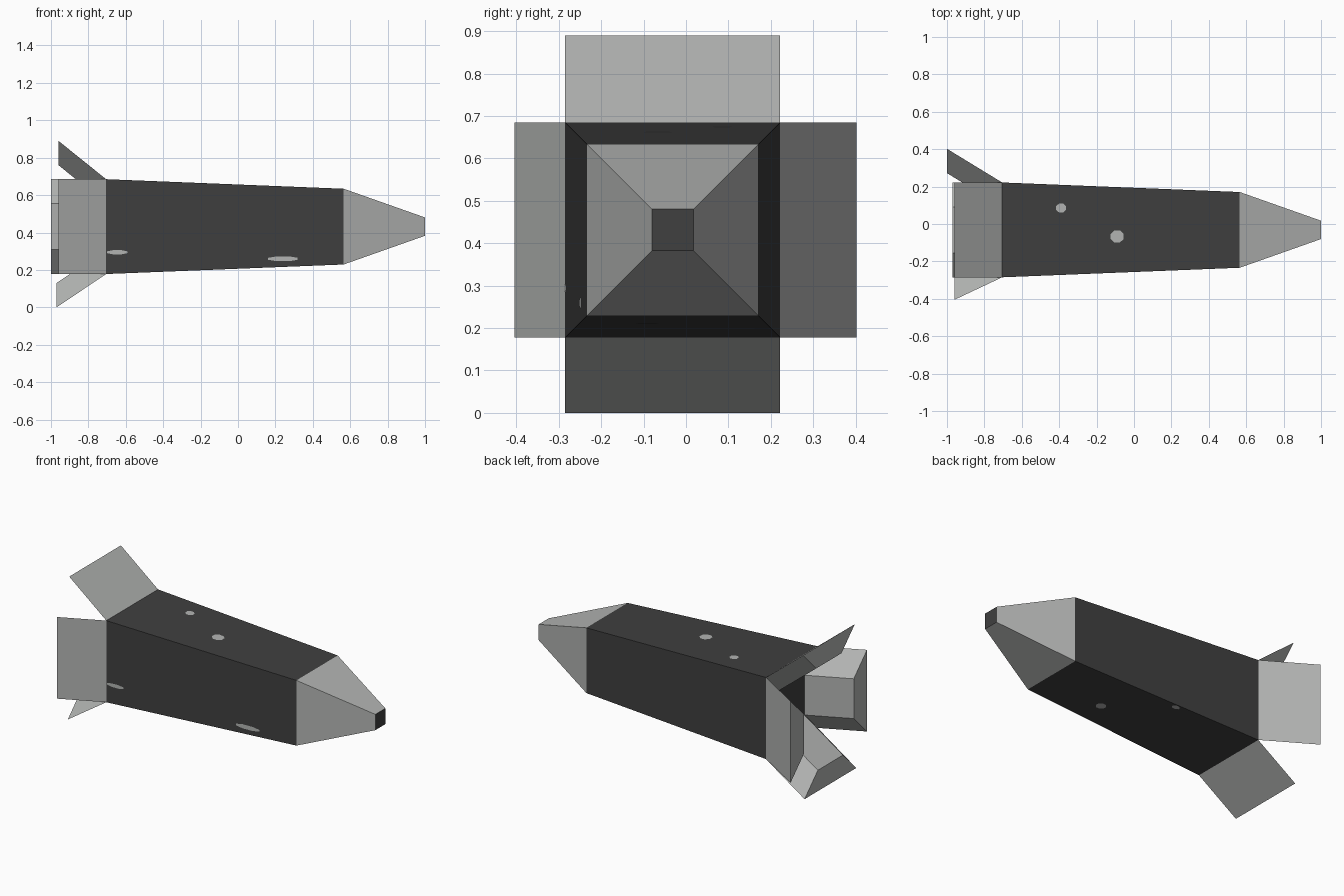
import bpy
import math
from mathutils import Vector

cube = bpy.data.objects.get("Cube")
if cube:
    bpy.data.objects.remove(cube, do_unlink=True)


def material(name, rgb):
    m = bpy.data.materials.new(name)
    m.use_nodes = True
    color = (*rgb, 1)
    m.diffuse_color = color
    m.node_tree.nodes["Principled BSDF"].inputs["Base Color"].default_value = color
    return m


dark = material("charcoal hull", (0.05, 0.05, 0.05))
light = material("pale grey", (0.45, 0.46, 0.45))


def mesh_object(name, verts, faces, mats):
    me = bpy.data.meshes.new(name)
    me.from_pydata([tuple(v) for v in verts], [], faces)
    for m in mats:
        me.materials.append(m)
    ob = bpy.data.objects.new(name, me)
    bpy.context.scene.collection.objects.link(ob)
    return ob


# Hull axis and key stations: (x, half width)
AXIS = Vector((0, -0.0315, 0.4315))
REAR, SHOULDER, TIP = (-0.705, 0.2535), (0.565, 0.2025), (1.0, 0.049)
INNER = 0.1235


def section(station):
    x, h = station
    return [AXIS + Vector((x, a * h, b * h))
            for a, b in ((-1, -1), (1, -1), (1, 1), (-1, 1))]


def frustum(name, a, b, mats):
    sides = [(i, (i + 1) % 4, (i + 1) % 4 + 4, i + 4) for i in range(4)]
    return mesh_object(name, section(a) + section(b),
                       sides + [(3, 2, 1, 0), (4, 5, 6, 7)], mats)


# Hull and nose; the blunt tip is dark
frustum("hull", REAR, SHOULDER, [dark])
nose = frustum("nose", SHOULDER, TIP, [light, dark])
nose.data.polygons[5].material_index = 1

# Side directions: outward normal and tangent
UP, BACK = Vector((0, 0, 1)), Vector((0, 1, 0))
SIDES = {"top": (UP, BACK), "bottom": (-UP, BACK),
         "front": (-BACK, UP), "back": (BACK, UP)}


# Tail flaps: trapezoid prisms swept backwards and outwards
def flap(side, rearward, outward):
    n, t = SIDES[side]
    base = AXIS + Vector((REAR[0], 0, 0))
    root = [base + n * h + t * h * s
            for h, s in ((REAR[1], -1), (REAR[1], 1), (INNER, 1), (INNER, -1))]
    move = n * outward - Vector((rearward, 0, 0))
    verts = root + [p + move for p in root]
    faces = [(i, (i + 1) % 4, (i + 1) % 4 + 4, i + 4) for i in range(4)]
    faces.append((7, 6, 5, 4))
    # Keep the winding outward on mirrored sides
    if t.cross(n).x < 0:
        faces = [f[::-1] for f in faces]
    mesh_object(side + "_tail_flap", verts, faces, [light])


flap("top", 0.255, 0.205)
flap("bottom", 0.265, 0.178)
flap("front", 0.255, 0.12)
flap("back", 0.295, 0.18)


# Small pale patches lying on the sloping hull sides
def patch(name, side, x, offset, rx, rt):
    n, t = SIDES[side]
    verts = []
    for i in range(8):
        a = math.tau * (i + 0.5) / 8
        px = x + rx * math.cos(a)
        k = (px - REAR[0]) / (SHOULDER[0] - REAR[0])
        h = REAR[1] + k * (SHOULDER[1] - REAR[1]) + 0.002
        verts.append(AXIS + Vector((px, 0, 0)) + n * h
                     + t * (offset + rt * math.sin(a)))
    order = list(range(8))
    if t.cross(n).x > 0:
        order.reverse()
    mesh_object(name, verts, [order], [light])


patch("top_patch_middle", "top", -0.09, -0.035, 0.038, 0.035)
patch("top_patch_rear", "top", -0.39, 0.117, 0.028, 0.026)
patch("front_patch_rear", "front", -0.645, -0.137, 0.06, 0.012)
patch("front_patch_forward", "front", 0.24, -0.172, 0.085, 0.014)
patch("bottom_patch_forward", "bottom", 0.16, -0.06, 0.03, 0.03)
patch("bottom_patch_middle", "bottom", -0.15, 0.21, 0.025, 0.018)
